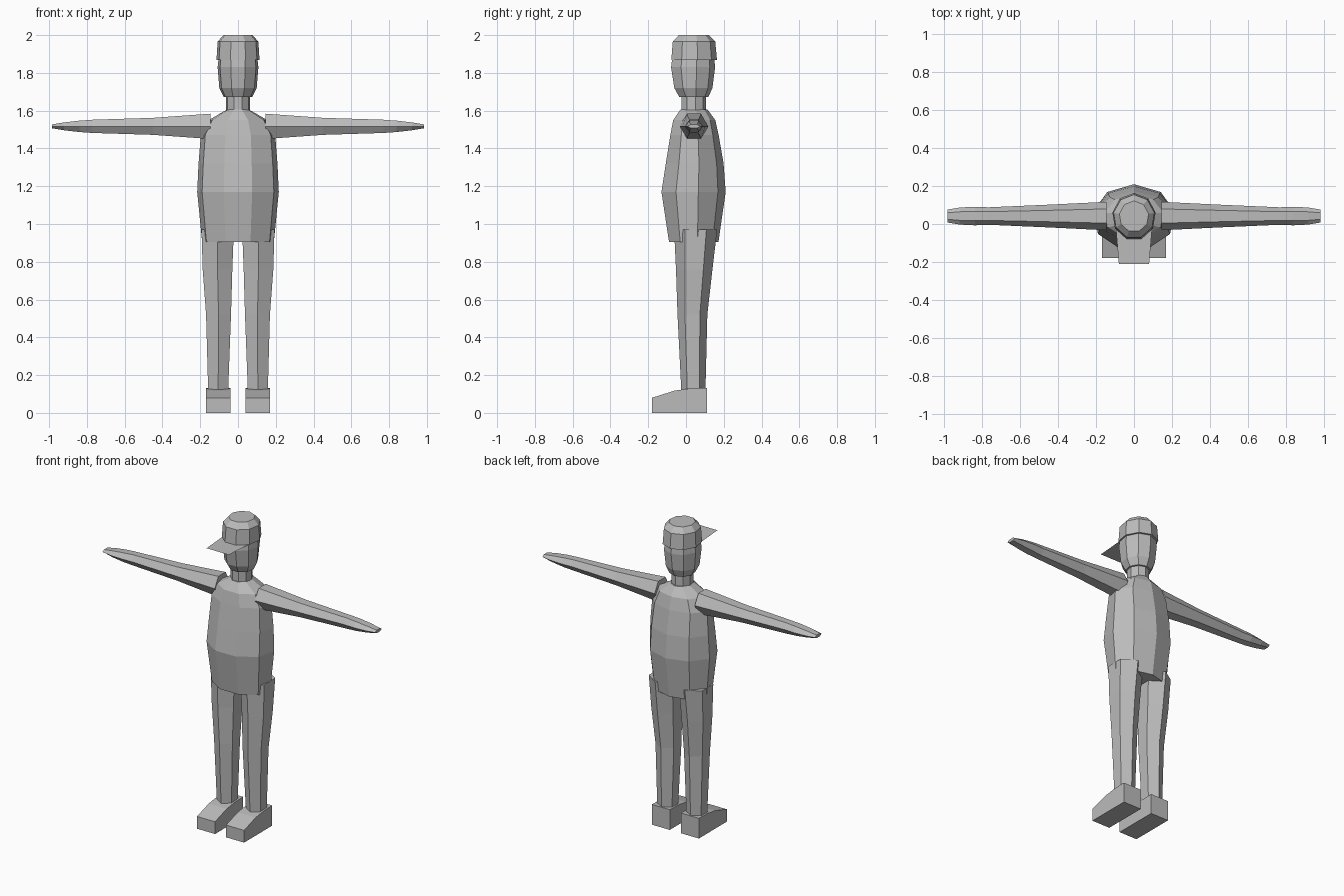
import bpy, bmesh, math
from mathutils import Vector

if "Cube" in bpy.data.objects:
    bpy.data.objects.remove(bpy.data.objects["Cube"])

grey = bpy.data.materials.new("plain grey")
grey.diffuse_color = (0.5, 0.5, 0.5, 1)
grey.use_nodes = True
grey.node_tree.nodes["Principled BSDF"].inputs["Base Color"].default_value = grey.diffuse_color


def finish(name, bm):
    bmesh.ops.recalc_face_normals(bm, faces=bm.faces)
    me = bpy.data.meshes.new(name)
    bm.to_mesh(me)
    bm.free()
    me.materials.append(grey)
    ob = bpy.data.objects.new(name, me)
    bpy.context.collection.objects.link(ob)
    return ob


def loft(name, rings):
    """Skin a list of point rings and cap both ends."""
    bm = bmesh.new()
    loops = [[bm.verts.new(p) for p in ring] for ring in rings]
    n = len(loops[0])
    for a, b in zip(loops, loops[1:]):
        for i in range(n):
            j = (i + 1) % n
            bm.faces.new((a[i], a[j], b[j], b[i]))
    bm.faces.new(loops[0])
    bm.faces.new(loops[-1])
    return finish(name, bm)


def ring_z(z, cx, cy, rx, ry, n):
    """Horizontal ring with one corner pointing to the back."""
    angles = [math.pi / 2 + 2 * math.pi * i / n for i in range(n)]
    return [Vector((cx + rx * math.cos(a), cy + ry * math.sin(a), z)) for a in angles]


def nonagon(z, half_x, front, back):
    """Nine-sided ring fitted to its half width and front/back limits."""
    ry = (back - front) / 1.94
    return ring_z(z, 0, back - ry, half_x / 0.985, ry, 9)


# Torso: z, half width, front y, back y
loft("torso", [nonagon(*r) for r in (
    (0.905, 0.19, -0.09, 0.172), (1.17, 0.216, -0.13, 0.21),
    (1.32, 0.209, -0.107, 0.199), (1.47, 0.197, -0.083, 0.173),
    (1.55, 0.155, -0.068, 0.155), (1.605, 0.06, -0.03, 0.115))])

# Neck and head
loft("neck", [nonagon(z, 0.064, -0.025, 0.106) for z in (1.58, 1.70)])
loft("head", [nonagon(*r) for r in (
    (1.672, 0.076, -0.035, 0.118), (1.72, 0.099, -0.062, 0.14),
    (1.83, 0.108, -0.079, 0.154), (1.90, 0.1, -0.07, 0.148))])

# Cap crown and its flat visor
loft("cap", [nonagon(*r) for r in (
    (1.868, 0.114, -0.078, 0.164), (1.965, 0.108, -0.07, 0.155),
    (2.0, 0.077, -0.038, 0.122))])
bm = bmesh.new()
bm.faces.new([bm.verts.new((x, y, 1.867)) for x, y in
              ((-0.097, 0.0), (-0.08, -0.21), (0.08, -0.21), (0.097, 0.0))])
finish("visor", bm)

for side, s in (("left", 1), ("right", -1)):
    # Arm: x, half depth, half height, six-sided with flat top and bottom
    rings = []
    for x, ry, rz in ((0.145, 0.075, 0.067), (0.45, 0.06, 0.045),
                      (0.77, 0.046, 0.035), (0.84, 0.049, 0.03),
                      (0.92, 0.045, 0.021), (0.985, 0.034, 0.01)):
        rings.append([Vector((s * x, 0.042 + ry * math.cos(k * math.pi / 3),
                              1.517 + rz / 0.866 * math.sin(k * math.pi / 3)))
                      for k in range(6)])
    loft(side + "_arm", rings)

    # Leg: z, inner x, outer x, front y, back y, six-sided with corner in front
    loft(side + "_leg", [
        ring_z(z, s * (a + b) / 2, (f + k) / 2, (b - a) / 2 / 0.866, (k - f) / 2, 6)
        for z, a, b, f, k in ((0.12, 0.052, 0.158, -0.025, 0.103),
                              (0.52, 0.037, 0.169, -0.045, 0.113),
                              (0.76, 0.03, 0.187, -0.053, 0.14),
                              (0.97, 0.022, 0.193, -0.063, 0.165))])

    # Shoe: side profile spread across the foot
    profile = ((0.11, 0), (0.11, 0.132), (0.02, 0.129), (-0.06, 0.118),
               (-0.18, 0.08), (-0.18, 0))
    loft(side + "_shoe", [[Vector((s * x, y, z)) for y, z in profile]
                          for x in (0.04, 0.17)])
